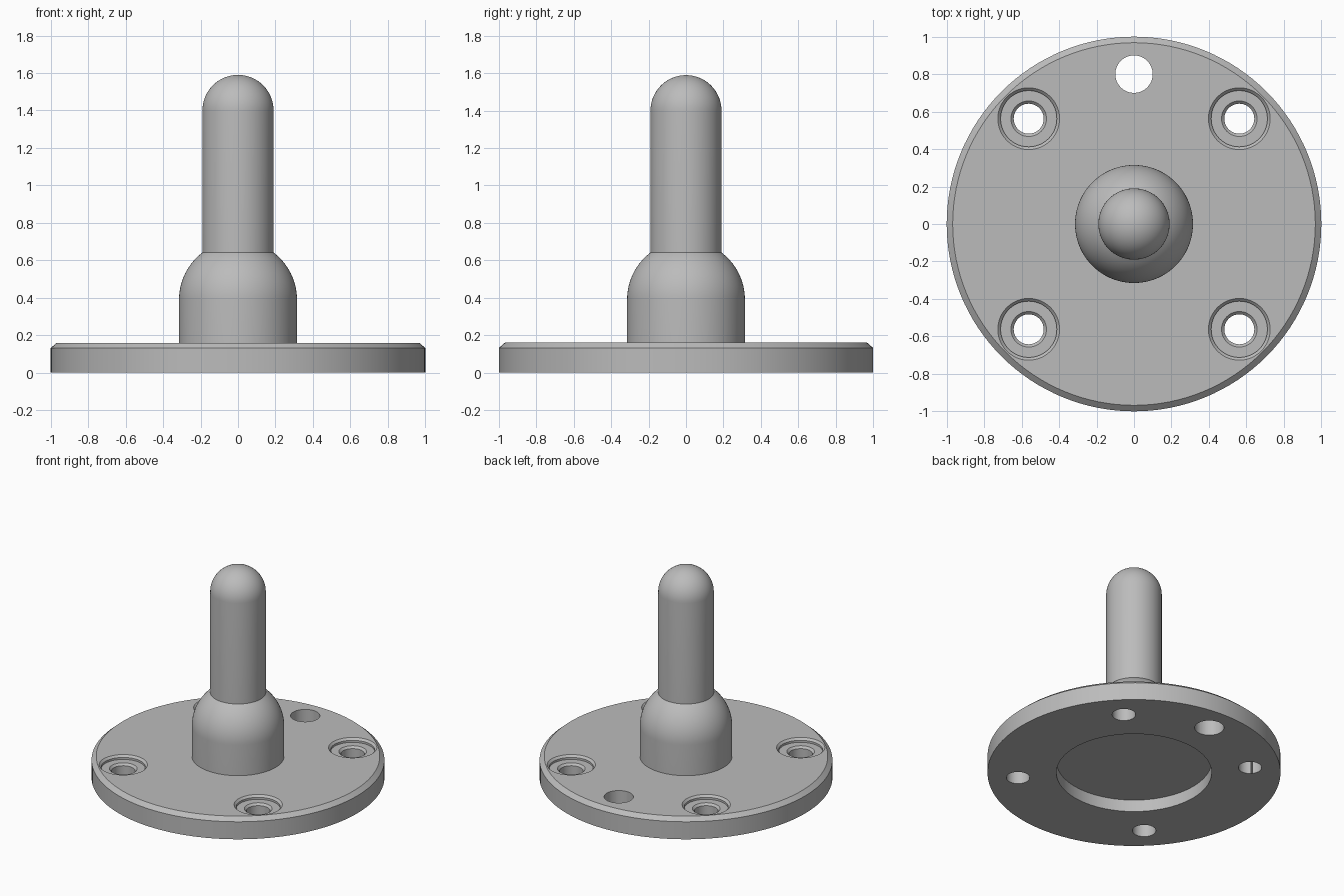
import bpy
import bmesh
import math
from mathutils import Vector

cube = bpy.data.objects.get("Cube")
if cube:
    bpy.data.objects.remove(cube, do_unlink=True)

# Single metal colour
metal = bpy.data.materials.new("grey_metal")
metal.use_nodes = True
GREY = (0.5, 0.5, 0.5, 1)
metal.diffuse_color = GREY
metal.node_tree.nodes["Principled BSDF"].inputs["Base Color"].default_value = GREY


def revolve(name, profile, steps=96, location=(0, 0, 0)):
    """Turn a list of (radius, height) points around the z axis."""
    bm = bmesh.new()
    verts = [bm.verts.new((r, 0, z)) for r, z in profile]
    edges = [bm.edges.new(pair) for pair in zip(verts, verts[1:])]
    bmesh.ops.spin(bm, geom=verts + edges, cent=(0, 0, 0), axis=(0, 0, 1),
                   angle=math.tau, steps=steps, use_duplicate=False)
    bmesh.ops.remove_doubles(bm, verts=bm.verts[:], dist=1e-5)
    bmesh.ops.recalc_face_normals(bm, faces=bm.faces[:])
    mesh = bpy.data.meshes.new(name)
    bm.to_mesh(mesh)
    bm.free()
    mesh.materials.append(metal)
    obj = bpy.data.objects.new(name, mesh)
    obj.location = location
    bpy.context.collection.objects.link(obj)
    return obj


def arc(radius, center_z, start, end, count=16):
    """Points of a dome from one angle to another."""
    angles = [start + (end - start) * i / count for i in range(count + 1)]
    return [(radius * math.cos(a), center_z + radius * math.sin(a)) for a in angles]


def finish(obj):
    bpy.ops.object.select_all(action="DESELECT")
    obj.select_set(True)
    bpy.context.view_layer.objects.active = obj
    bpy.ops.object.shade_smooth_by_angle(angle=math.radians(30))


TOP = 0.16
RECESS_Z = 0.09

# Round base plate with chamfered rim and a shallow recess underneath
plate = revolve("base_plate", [
    (0, RECESS_Z), (0.53, RECESS_Z), (0.53, 0), (1, 0),
    (1, 0.132), (0.968, TOP), (0, TOP)], steps=128)

# Four stepped screw holes and one plain hole at the back
screw_profile = [(0, -0.1), (0.08, -0.1), (0.08, 0.115), (0.095, 0.13),
                 (0.15, 0.13), (0.15, 0.145), (0.165, TOP), (0.165, 0.3), (0, 0.3)]
plain_profile = [(0, -0.1), (0.1, -0.1), (0.1, 0.3), (0, 0.3)]
cutters = []
for i in range(4):
    a = math.radians(45 + 90 * i)
    spot = Vector((math.cos(a), math.sin(a), 0)) * 0.795
    cutters.append(revolve("screw_hole_cutter", screw_profile, 48, spot))
cutters.append(revolve("plain_hole_cutter", plain_profile, 48, (0, 0.8, 0)))

bpy.context.view_layer.objects.active = plate
for cutter in cutters:
    cutter.hide_render = True
    mod = plate.modifiers.new("hole", "BOOLEAN")
    mod.operation = "DIFFERENCE"
    mod.solver = "EXACT"
    mod.object = cutter
    bpy.ops.object.modifier_apply(modifier=mod.name)
    bpy.data.objects.remove(cutter, do_unlink=True)
finish(plate)

# Domed hub, cut off where the pin leaves it
PIN_R, HUB_R, HUB_Z = 0.19, 0.315, 0.39
hub_profile = [(0, 0.13), (HUB_R, 0.13)]
hub_profile += arc(HUB_R, HUB_Z, 0, math.acos(PIN_R / HUB_R))
hub_profile.append((0, hub_profile[-1][1]))
finish(revolve("hub", hub_profile))

# Upright pin with a round tip
pin_profile = [(0, 0.5), (PIN_R, 0.5)] + arc(PIN_R, 1.4, 0, math.pi / 2)
finish(revolve("pin", pin_profile, 64))
